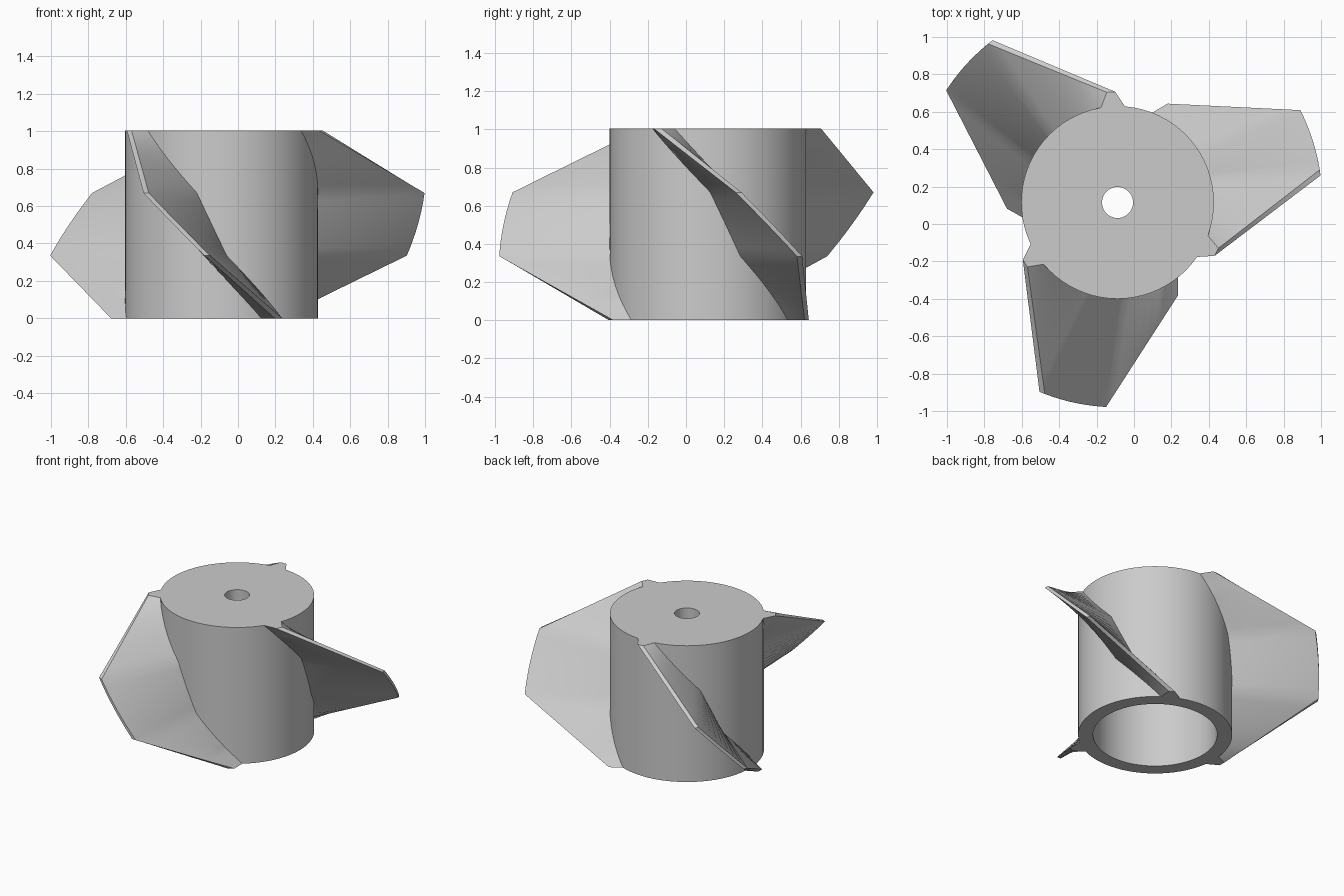
import bpy, bmesh
from math import radians, cos, sin, tau
from mathutils import Vector

if "Cube" in bpy.data.objects:
    bpy.data.objects.remove(bpy.data.objects["Cube"])

CX, CY = -0.088, 0.115      # propeller axis
H = 1.005                   # hub height
R = 0.515                   # hub radius
SEG = 72


def finish(bm, name, angle):
    bmesh.ops.recalc_face_normals(bm, faces=bm.faces)
    me = bpy.data.meshes.new(name)
    bm.to_mesh(me)
    bm.free()
    ob = bpy.data.objects.new(name, me)
    ob.location = (CX, CY, 0)
    bpy.context.collection.objects.link(ob)
    bpy.ops.object.select_all(action='DESELECT')
    ob.select_set(True)
    bpy.context.view_layer.objects.active = ob
    bpy.ops.object.shade_smooth_by_angle(angle=radians(angle))
    return ob


def loft(bm, rings, close):
    # quads between successive vertex rings
    n = len(rings[0])
    pairs = list(zip(rings, rings[1:]))
    if close:
        pairs.append((rings[-1], rings[0]))
    for a, b in pairs:
        for i in range(n):
            j = (i + 1) % n
            bm.faces.new((a[i], a[j], b[j], b[i]))


# Hub: cup open at the bottom, with a shaft hole in its top plate
profile = [(R, 0), (R, H), (0.083, H), (0.083, H - 0.1), (0.415, H - 0.1), (0.415, 0)]
bm = bmesh.new()
rings = [[bm.verts.new((r * cos(tau * k / SEG), r * sin(tau * k / SEG), z)) for k in range(SEG)]
         for r, z in profile]
loft(bm, rings, True)
finish(bm, "hub", 30)

# Blade stations from bottom to top: upper-side angles at root and tip, tip radius
ROOT = [69, 33.1, 15.2, -20]
TIP = [63.2, 26.8, 9.2, -24.4]
TIP_R = [0.592, 1.095, 1.095, 0.592]
MID = 17.2                  # each blade is symmetric under a half turn about this angle
SUB = 8


def polar(r, a, z):
    return Vector((r * cos(radians(a)), r * sin(radians(a)), z))


def sample(tab, i, t):
    return tab[i] * (1 - t) + tab[i + 1] * t


def side(i, t):
    # inner, root and tip points of the upper surface at one height
    z = H * (i + t) / 3
    a = sample(ROOT, i, t)
    if i == 1:
        tip = polar(1.095, sample(TIP, i, t), z)
    else:
        tip = polar(TIP_R[i], TIP[i], H * i / 3).lerp(
            polar(TIP_R[i + 1], TIP[i + 1], H * (i + 1) / 3), t)
    return [polar(0.46, a, z), polar(R - 0.002, a, z), tip]


def flipped(p):
    # half turn about the radial axis through mid height
    m = radians(2 * MID)
    return Vector((p.x * cos(m) + p.y * sin(m), p.x * sin(m) - p.y * cos(m), H - p.z))


stations = [(i, k / SUB) for i in range(3) for k in range(SUB)] + [(2, 1.0)]
upper = [side(i, t) for i, t in stations]
lower = [[flipped(p) for p in s] for s in reversed(upper)]

# Three twisted blades
for n in range(3):
    c, s = cos(tau * n / 3), sin(tau * n / 3)
    bm = bmesh.new()
    rings = []
    for lo, up in zip(lower, upper):
        rings.append([bm.verts.new((p.x * c - p.y * s, p.x * s + p.y * c, p.z))
                      for p in lo + up[::-1]])
    loft(bm, rings, False)
    bm.faces.new(rings[0])
    bm.faces.new(rings[-1])
    finish(bm, f"blade_{n + 1}", 25)
